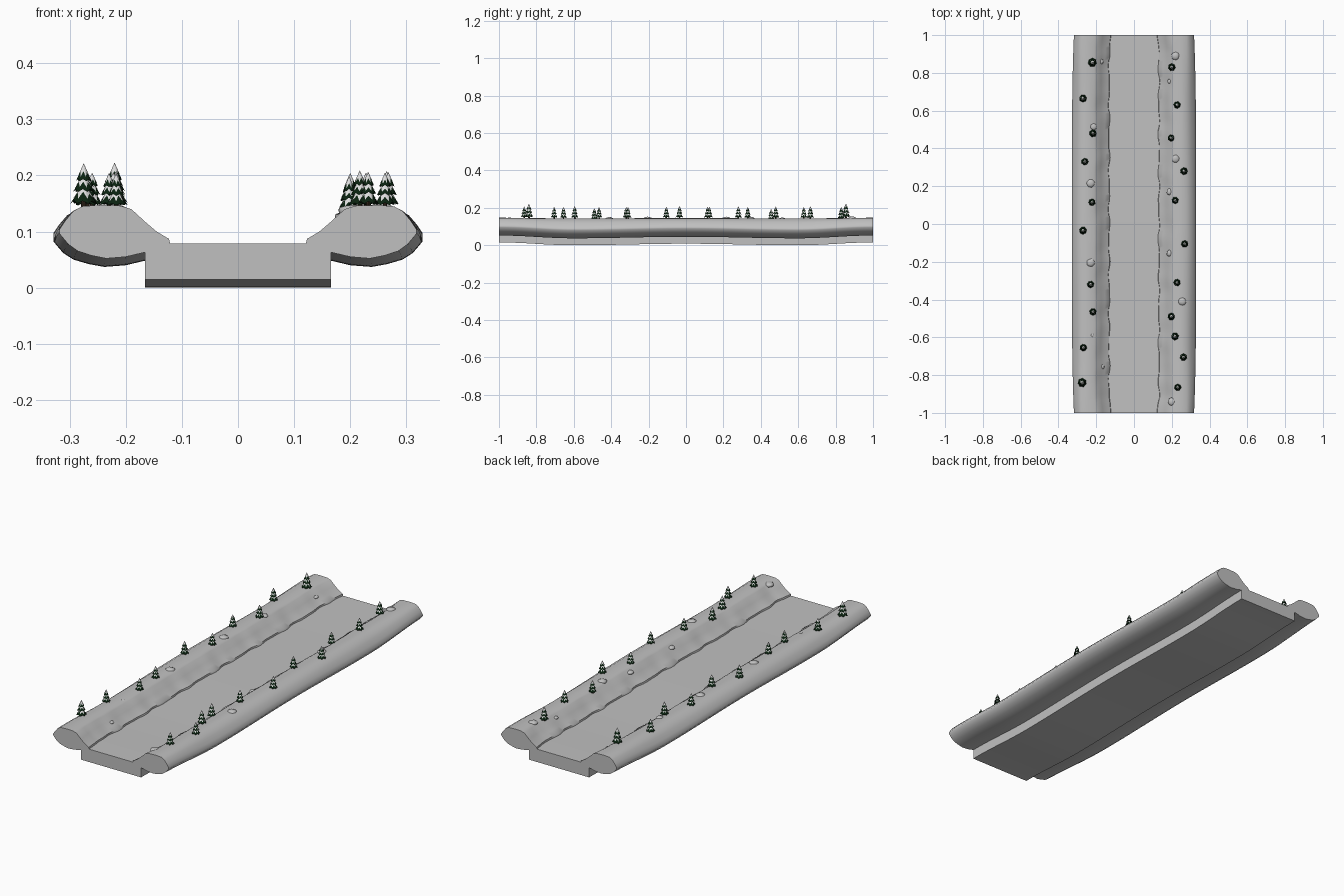
import bpy, bmesh, math, random
from mathutils import Vector

random.seed(4)
if "Cube" in bpy.data.objects:
    bpy.data.objects.remove(bpy.data.objects["Cube"])


def material(name, rgb):
    m = bpy.data.materials.new(name)
    m.use_nodes = True
    m.diffuse_color = (*rgb, 1)
    m.node_tree.nodes["Principled BSDF"].inputs["Base Color"].default_value = (*rgb, 1)
    return m


snow = material("packed snow", (0.53, 0.53, 0.53))
fresh_snow = material("fresh snow", (0.72, 0.72, 0.72))
needles = material("pine needles", (0.003, 0.016, 0.005))
bark = material("bark", (0.03, 0.018, 0.01))


def add_object(name, bm, mats):
    bmesh.ops.recalc_face_normals(bm, faces=bm.faces)
    me = bpy.data.meshes.new(name)
    bm.to_mesh(me)
    bm.free()
    for m in mats:
        me.materials.append(m)
    ob = bpy.data.objects.new(name, me)
    bpy.context.collection.objects.link(ob)
    return ob


def smooth(ob, degrees):
    bpy.ops.object.select_all(action='DESELECT')
    ob.select_set(True)
    bpy.context.view_layer.objects.active = ob
    bpy.ops.object.shade_smooth_by_angle(angle=math.radians(degrees))


def swell(y):
    """Two long dips along the road, zero at both ends."""
    if abs(y) > 0.6:
        return 0.5 - 0.5 * math.cos(math.pi * (1 - abs(y)) / 0.4)
    return 1 - 0.55 * math.cos(math.pi * y / 1.2) ** 2


# Half cross-section, from the road edge over the bank to the deck underside
PROFILE = [(0.121, 0.079), (0.123, 0.087), (0.145, 0.1), (0.165, 0.117), (0.19, 0.14),
           (0.21, 0.146), (0.25, 0.147), (0.278, 0.145), (0.294, 0.136), (0.308, 0.119),
           (0.318, 0.104), (0.318, 0.096), (0.302, 0.077), (0.285, 0.065), (0.26, 0.057),
           (0.235, 0.052), (0.2, 0.055), (0.166, 0.063), (0.166, 0.015)]


def section(y, side):
    s = swell(y)
    fade = min(1, (1 - abs(y)) * 12)
    phase = 1.3 * side
    pts = []
    for i, (x, z) in enumerate(PROFILE):
        if i < 5:    # wavy inner slope
            w = math.sin(y * 34 + phase) + 0.6 * math.sin(y * 57 + 2 * phase)
            x += fade * (0.01 + 0.0035 * w * (1 - i / 5))
            z += fade * 0.0015 * math.sin(y * 14 + i + phase) * (i > 1)
        elif 7 < i < 17:    # outer roll bulges sideways
            x += 0.011 * (1 - y ** 4) * min(1, max(0, (x - 0.2) / 0.1))
        z -= s * (0.004 if i < 8 else 0.015)
        pts.append(Vector((side * x, y, z)))
    return pts


# Snowy road with a rounded bank on both sides
bm = bmesh.new()
rings = []
steps = 120
for k in range(steps + 1):
    y = -1 + 2 * k / steps
    loop = section(y, 1) + section(y, -1)[::-1]
    rings.append([bm.verts.new(p) for p in loop])
n = len(rings[0])
for a, b in zip(rings, rings[1:]):
    for i in range(n):
        j = (i + 1) % n
        bm.faces.new((a[i], a[j], b[j], b[i]))
bm.faces.new(rings[0])
bm.faces.new(rings[-1])
road = add_object("snow_road", bm, [snow])
smooth(road, 42)


# One pine of unit height: trunk, then stacked skirts with ragged snow caps
def skirt(bm, z0, z1, r, index, ragged, sides=14):
    tip = bm.verts.new((0, 0, z1))
    rim = []
    for i in range(sides):
        a = 2 * math.pi * i / sides
        k = 1 - ragged * (i % 2) * random.uniform(0.7, 1.1)
        rim.append(bm.verts.new((r * k * math.cos(a), r * k * math.sin(a), z1 + (z0 - z1) * k)))
    for i in range(sides):
        bm.faces.new((tip, rim[i], rim[(i + 1) % sides])).material_index = index
    bm.faces.new(rim[::-1]).material_index = index


bm = bmesh.new()
bmesh.ops.create_cone(bm, cap_ends=True, segments=8, radius1=0.07, radius2=0.05, depth=0.3)
bmesh.ops.translate(bm, verts=bm.verts, vec=(0, 0, 0.08))
for f in bm.faces:
    f.material_index = 2
for z0, z1, r in [(0.1, 0.56, 0.3), (0.36, 0.78, 0.24), (0.6, 0.98, 0.175)]:
    skirt(bm, z0, z1, r, 0, 0.16)
    skirt(bm, z0 + (z1 - z0) * 0.24, z1 + 0.02, r * 0.8, 1, 0.4)
first = add_object("pine_tree", bm, [needles, fresh_snow, bark])
tree_mesh = first.data
bpy.data.objects.remove(first)

LEFT = [(0.22, 0.855), (0.27, 0.665), (0.217, 0.48), (0.26, 0.33), (0.222, 0.115),
        (0.27, -0.035), (0.23, -0.32), (0.217, -0.465), (0.268, -0.655), (0.275, -0.84)]
RIGHT = [(0.2, 0.83), (0.228, 0.63), (0.197, 0.455), (0.265, 0.28), (0.218, 0.125), (0.268, -0.105),
         (0.228, -0.31), (0.198, -0.49), (0.217, -0.595), (0.262, -0.705), (0.232, -0.865)]


def bank_height(x, y):
    pts = section(y, 1)[:9]
    for a, b in zip(pts, pts[1:]):
        if a.x <= x <= b.x:
            return a.z + (b.z - a.z) * (x - a.x) / (b.x - a.x)
    return 0.14


for side, spots in ((-1, LEFT), (1, RIGHT)):
    for x, y in spots:
        tall = 0.08 if side < 0 and abs(y) > 0.8 else random.uniform(0.063, 0.069)
        tree = bpy.data.objects.new("pine_tree", tree_mesh)
        bpy.context.collection.objects.link(tree)
        tree.location = (side * x, y, bank_height(x, y) - 0.002)
        tree.scale = (tall, tall, tall)
        tree.rotation_euler.z = random.uniform(0, 6)

# Snow-covered boulders half sunk into the banks
BOULDERS = [(-0.175, 0.86, 0.014), (-0.215, 0.515, 0.018), (-0.23, 0.215, 0.023), (-0.23, -0.205, 0.023),
            (-0.22, -0.59, 0.01), (-0.17, -0.755, 0.014), (0.22, 0.89, 0.022), (0.19, 0.755, 0.013),
            (0.22, 0.345, 0.022), (0.19, 0.17, 0.018), (0.19, -0.155, 0.018), (0.255, -0.41, 0.022),
            (0.2, -0.94, 0.022)]
for x, y, r in BOULDERS:
    bm = bmesh.new()
    bmesh.ops.create_icosphere(bm, subdivisions=2, radius=r)
    for v in bm.verts:
        v.co *= random.uniform(0.92, 1.06)
        v.co.z *= 0.5
    rock = add_object("snow_boulder", bm, [snow])
    rock.location = (x, y, bank_height(abs(x), y) - 0.003)
    smooth(rock, 50)
